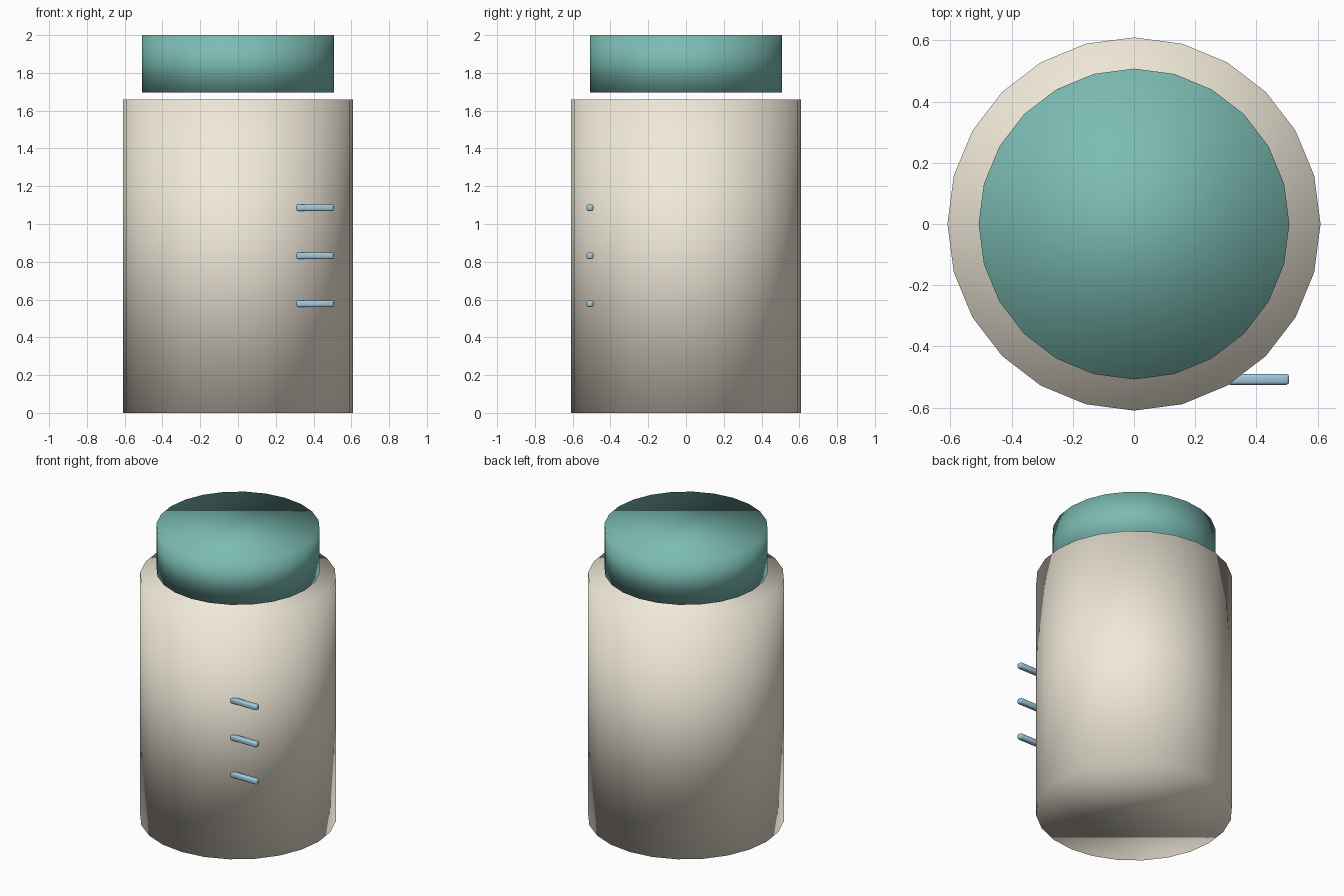
import bpy

if "Cube" in bpy.data.objects:
    bpy.data.objects.remove(bpy.data.objects["Cube"])


def material(name, color):
    m = bpy.data.materials.new(name)
    m.diffuse_color = (*color, 1.0)
    m.use_nodes = True
    m.node_tree.nodes["Principled BSDF"].inputs["Base Color"].default_value = m.diffuse_color
    return m


def finish(name, mat):
    ob = bpy.context.object
    ob.name = name
    ob.data.materials.append(mat)
    bpy.ops.object.shade_smooth()
    return ob


def drum(name, radius, z0, z1, mat):
    bpy.ops.mesh.primitive_cylinder_add(
        vertices=24, radius=radius, depth=z1 - z0, location=(0, 0, (z0 + z1) / 2))
    return finish(name, mat)


cream = material("cream", (0.88, 0.82, 0.70))
teal = material("teal", (0.20, 0.50, 0.45))
blue = material("blue", (0.35, 0.58, 0.72))

# Jar body and the lid floating just above it
drum("jar_body", 0.61, 0.0, 1.66, cream)
drum("lid", 0.508, 1.696, 2.0, teal)

# Three softly bevelled level marks on the front right
for i in range(3):
    bpy.ops.mesh.primitive_cube_add(size=1, location=(0.406, -0.508, 0.578 + 0.254 * i))
    bpy.context.object.scale = (0.203, 0.036, 0.036)
    bpy.ops.object.transform_apply(location=False, rotation=False, scale=True)
    mark = finish(f"level_mark_{i + 1}", blue)
    bevel = mark.modifiers.new("soft_edges", 'BEVEL')
    bevel.width = 0.01
    bevel.segments = 2
